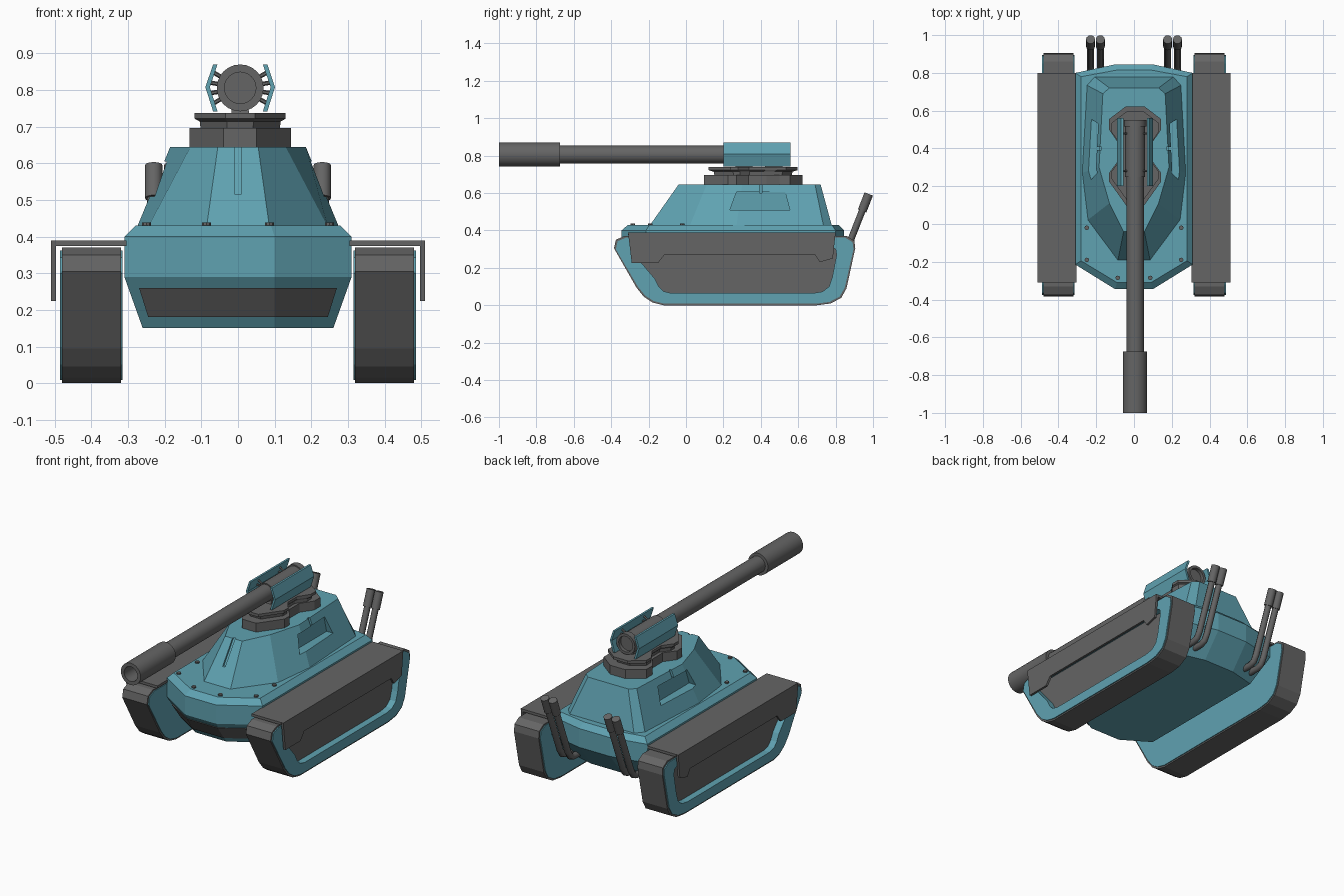
import bpy, bmesh
from math import radians, sin, cos, pi
from mathutils import Vector, Matrix

if "Cube" in bpy.data.objects:
    bpy.data.objects.remove(bpy.data.objects["Cube"])

teal = bpy.data.materials.new("teal_paint")
teal.diffuse_color = (0.115, 0.36, 0.44, 1)
teal.use_nodes = True
teal.node_tree.nodes["Principled BSDF"].inputs["Base Color"].default_value = teal.diffuse_color
dark = bpy.data.materials.new("dark_metal")
dark.diffuse_color = (0.13, 0.13, 0.13, 1)
dark.use_nodes = True
dark.node_tree.nodes["Principled BSDF"].inputs["Base Color"].default_value = dark.diffuse_color


def finish(name, bm, mat=dark, smooth=False):
    bmesh.ops.remove_doubles(bm, verts=bm.verts, dist=1e-5)
    bmesh.ops.recalc_face_normals(bm, faces=bm.faces)
    me = bpy.data.meshes.new(name)
    bm.to_mesh(me)
    bm.free()
    ob = bpy.data.objects.new(name, me)
    bpy.context.collection.objects.link(ob)
    me.materials.append(mat)
    if smooth:
        bpy.ops.object.select_all(action='DESELECT')
        ob.select_set(True)
        bpy.context.view_layer.objects.active = ob
        bpy.ops.object.shade_smooth_by_angle(angle=radians(35))
    return ob


def bridge(bm, a, b):
    for i in range(len(a)):
        j = (i + 1) % len(a)
        bm.faces.new((a[i], a[j], b[j], b[i]))


def loft(name, layers, mat=dark, dx=0):
    """Stack mirrored half outlines [(x, y)...] at the given heights."""
    bm = bmesh.new()
    loops = []
    for z, half in layers:
        pts = half + [(-x, y) for x, y in reversed(half)]
        loops.append([bm.verts.new((x + dx, y, z)) for x, y in pts])
    for a, b in zip(loops, loops[1:]):
        bridge(bm, a, b)
    bm.faces.new(loops[0])
    bm.faces.new(loops[-1])
    return finish(name, bm, mat)


def prism(name, yz, x0, x1, mat=dark):
    """Extrude a side profile along x."""
    bm = bmesh.new()
    a, b = ([bm.verts.new((x, y, z)) for y, z in yz] for x in (x0, x1))
    bridge(bm, a, b)
    bm.faces.new(a)
    bm.faces.new(b)
    return finish(name, bm, mat)


def ring(name, outer, inner, x0, x1, mat=dark):
    """Side-profile band with a hole through it."""
    bm = bmesh.new()
    loops = [[bm.verts.new((x, y, z)) for y, z in p]
             for p, x in ((outer, x0), (outer, x1), (inner, x1), (inner, x0))]
    for i in range(4):
        bridge(bm, loops[i], loops[(i + 1) % 4])
    return finish(name, bm, mat)


def rod(bm, p, q, r, n=8):
    p, q = Vector(p), Vector(q)
    d = q - p
    m = Matrix.Translation((p + q) / 2) @ d.to_track_quat('Z', 'Y').to_matrix().to_4x4()
    bmesh.ops.create_cone(bm, cap_ends=True, segments=n, radius1=r, radius2=r,
                          depth=d.length, matrix=m)


def cut(ob, cutter):
    mod = ob.modifiers.new("cut", 'BOOLEAN')
    mod.operation, mod.object, mod.solver = 'DIFFERENCE', cutter, 'EXACT'
    bpy.context.view_layer.objects.active = ob
    bpy.ops.object.modifier_apply(modifier=mod.name)
    bpy.data.objects.remove(cutter)


# Hull with chamfered deck
belt = [(0.10, -0.345), (0.31, -0.215), (0.31, 0.80), (0.10, 0.845)]
loft("hull", [
    (0.15, [(0.10, -0.25), (0.26, -0.15), (0.26, 0.69), (0.10, 0.73)]),
    (0.29, belt), (0.40, belt),
    (0.43, [(0.09, -0.31), (0.28, -0.195), (0.28, 0.78), (0.09, 0.815)])], teal)

# Dark plate wrapped round the lower nose
loft("nose_plate", [
    (0.18, [(0.10, -0.275), (0.245, -0.186), (0.20, -0.10)]),
    (0.26, [(0.10, -0.33), (0.27, -0.228), (0.20, -0.10)])])

# Sloped upper body, with side windows and slots cut in
body = loft("upper_body", [
    (0.425, [(0.086, -0.195), (0.246, 0.02), (0.276, 0.27), (0.25, 0.735), (0.21, 0.78)]),
    (0.645, [(0.055, -0.04), (0.13, 0.11), (0.185, 0.30), (0.165, 0.69), (0.13, 0.72)])], teal)
for s in (1, -1):
    cut(body, prism("window_cutter", [(0.235, 0.51), (0.555, 0.51), (0.53, 0.605), (0.27, 0.605)],
                    s * 0.185, s * 0.32, teal))
    cut(body, prism("slot_cutter", [(0.393, 0.60), (0.407, 0.60), (0.407, 0.66), (0.393, 0.66)],
                    s * 0.172, s * 0.32, teal))
cut(body, prism("front_slot_cutter", [(-0.17, 0.515), (-0.118, 0.515), (-0.018, 0.66), (-0.07, 0.66)],
                -0.008, 0.008, teal))

# Deck bolts
for s in (1, -1):
    for x, y in ((0.25, -0.02), (0.25, -0.19), (0.086, -0.285)):
        bm = bmesh.new()
        rod(bm, (s * x, y, 0.42), (s * x, y, 0.438), 0.012)
        finish("deck_bolt", bm)

# Tracks: dark band, teal frame with recessed centre, inner wall
track = [(-0.33, 0.37), (-0.375, 0.35), (-0.385, 0.305), (-0.265, 0.095), (-0.225, 0.045),
         (-0.18, 0.015), (-0.12, 0), (0.70, 0), (0.775, 0.01), (0.83, 0.04), (0.858, 0.09),
         (0.905, 0.305), (0.90, 0.345), (0.86, 0.37)]
recess = [(-0.25, 0.31), (-0.27, 0.30), (-0.275, 0.27), (-0.165, 0.14), (-0.145, 0.10),
          (-0.12, 0.075), (-0.08, 0.065), (0.68, 0.065), (0.73, 0.073), (0.765, 0.10), (0.782, 0.15),
          (0.805, 0.27), (0.80, 0.30), (0.78, 0.31)]
frame = [(0.26 + (y - 0.26) * 0.985, 0.185 + (z - 0.185) * 0.955) for y, z in track]
skirt = [(-0.31, 0.39), (-0.29, 0.225), (-0.15, 0.225), (-0.115, 0.27), (0.69, 0.27),
         (0.715, 0.23), (0.785, 0.25), (0.80, 0.39)]
top = [(-0.31, 0.375), (0.80, 0.375), (0.80, 0.39), (-0.31, 0.39)]
for s in (1, -1):
    ring("track_band", track, frame, s * 0.32, s * 0.48)
    ring("track_frame", frame, recess, s * 0.44, s * 0.486, teal)
    prism("track_inner_wall", frame, s * 0.315, s * 0.44, teal)
    prism("track_recess_floor", recess, s * 0.435, s * 0.447)
    prism("side_skirt", skirt, s * 0.497, s * 0.51)
    prism("track_cover", top, s * 0.305, s * 0.497)

# Waisted gun mount in two tiers
waist = [(0.045, 0.095), (0.138, 0.225), (0.138, 0.27), (0.09, 0.335), (0.09, 0.43),
         (0.138, 0.50), (0.138, 0.555), (0.05, 0.622)]


def scaled(k):
    return [(x * k, 0.36 + (y - 0.36) * k) for x, y in waist]


GX, GZ = 0.006, 0.806
loft("mount_base", [(0.64, waist), (0.697, waist)], dx=GX)
loft("mount_top", [(0.69, scaled(0.78)), (0.714, scaled(0.80)), (0.722, scaled(0.90)),
                   (0.738, scaled(0.90))], dx=GX)
for y in (0.31, 0.47):
    loft("gun_cradle", [(0.73, [(0.025, y - 0.05), (0.025, y + 0.05)]),
                        (0.775, [(0.02, y - 0.035), (0.02, y + 0.035)])], dx=GX)

# Gun barrel, turned about the y axis
prof = [(0, -0.9), (0.043, -0.9), (0.043, -1), (0.064, -1), (0.064, -0.675), (0.047, -0.675),
        (0.047, 0.25), (0.053, 0.25), (0.053, 0.515), (0.06, 0.515), (0.06, 0.55),
        (0.045, 0.55), (0.045, 0.53), (0, 0.53)]
bm = bmesh.new()
vs = [bm.verts.new((GX + r, y, GZ)) for r, y in prof]
es = [bm.edges.new(p) for p in zip(vs, vs[1:])]
bmesh.ops.spin(bm, geom=vs + es, cent=(GX, 0, GZ), axis=(0, 1, 0), angle=2 * pi, steps=24)
finish("gun_barrel", bm, smooth=True)

# Bent gun shields held on short struts
bend = [(0.062, 0.87), (0.074, 0.87), (0.095, 0.808), (0.074, 0.742), (0.062, 0.742), (0.083, 0.808)]
for s in (1, -1):
    bm = bmesh.new()
    a, b = ([bm.verts.new((GX + s * x, y, z)) for x, z in bend] for y in (0.20, 0.56))
    bridge(bm, a, b)
    for l in (a, b):
        bm.faces.new((l[0], l[1], l[2], l[5]))
        bm.faces.new((l[5], l[2], l[3], l[4]))
    finish("gun_shield", bm, teal)
    bm = bmesh.new()
    for y in (0.28, 0.48):
        for deg in (30, 10, -10, -30):
            c, h = cos(radians(deg)), sin(radians(deg))
            rod(bm, (GX + s * 0.045 * c, y, GZ + 0.045 * h),
                (GX + s * 0.084 * c, y, GZ + 0.084 * h), 0.006, 6)
    finish("shield_struts", bm)

# Twin exhaust pipes at each rear corner
pipe = [(0.72, 0.195), (0.79, 0.195), (0.818, 0.207), (0.838, 0.24), (0.952, 0.53)]
for x in (-0.23, -0.178, 0.178, 0.23):
    cu = bpy.data.curves.new("exhaust_pipe", 'CURVE')
    cu.dimensions, cu.bevel_depth, cu.bevel_resolution = '3D', 0.018, 2
    cu.use_fill_caps = True
    cu.materials.append(dark)
    sp = cu.splines.new('POLY')
    sp.points.add(len(pipe) - 1)
    for p, (y, z) in zip(sp.points, pipe):
        p.co = (x, y, z, 1)
    ob = bpy.data.objects.new("exhaust_pipe", cu)
    bpy.context.collection.objects.link(ob)
    bpy.ops.object.select_all(action='DESELECT')
    ob.select_set(True)
    bpy.context.view_layer.objects.active = ob
    bpy.ops.object.convert(target='MESH')
    bm = bmesh.new()
    rod(bm, (x, 0.942, 0.505), (x, 0.977, 0.595), 0.024, 12)
    finish("exhaust_tip", bm, smooth=True)
